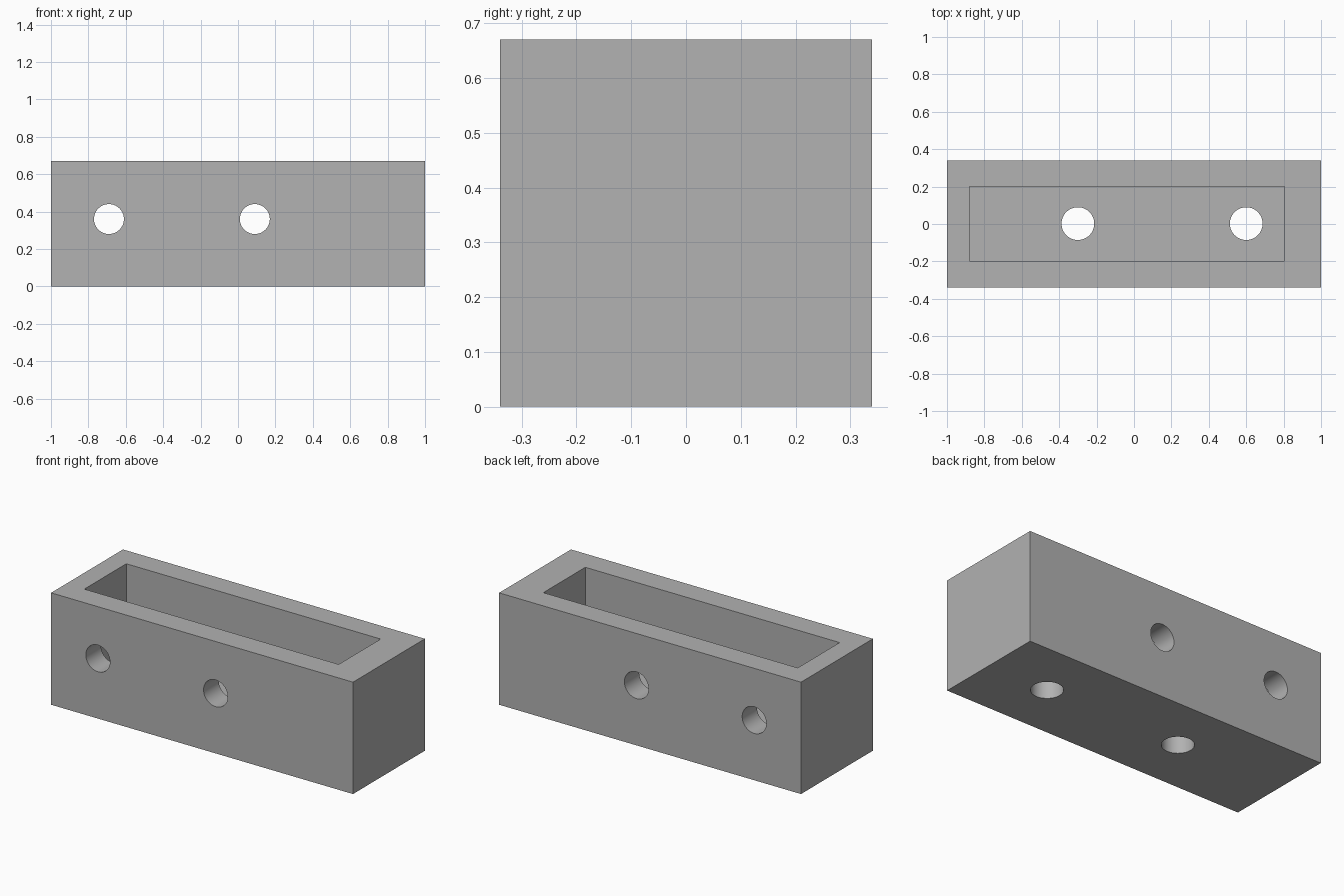
import bpy
import math

old = bpy.data.objects.get("Cube")
if old:
    bpy.data.objects.remove(old, do_unlink=True)

LENGTH, WIDTH, HEIGHT = 2.0, 0.68, 0.67
FLOOR = 0.15

grey = bpy.data.materials.new("plain grey")
grey.use_nodes = True
colour = (0.445, 0.445, 0.445, 1)
grey.diffuse_color = colour
grey.node_tree.nodes["Principled BSDF"].inputs["Base Color"].default_value = colour


def box(name, low, high):
    """Axis-aligned box between two corners."""
    centre = [(a + b) / 2 for a, b in zip(low, high)]
    bpy.ops.mesh.primitive_cube_add(size=1, location=centre)
    obj = bpy.context.object
    obj.name = name
    obj.scale = [b - a for a, b in zip(low, high)]
    bpy.ops.object.transform_apply(location=True, rotation=True, scale=True)
    obj.data.materials.append(grey)
    return obj


def drill(name, radius, depth, location, tilt=0):
    """Cylindrical cutter, upright unless tilted about x."""
    bpy.ops.mesh.primitive_cylinder_add(
        vertices=64, radius=radius, depth=depth, location=location,
        rotation=(tilt, 0, 0))
    obj = bpy.context.object
    obj.name = name
    obj.data.materials.append(grey)
    return obj


def cut(target, cutter):
    """Subtract the cutter from the target and discard it."""
    cutter.hide_render = True
    mod = target.modifiers.new("cut", 'BOOLEAN')
    mod.operation = 'DIFFERENCE'
    mod.solver = 'EXACT'
    mod.object = cutter
    bpy.context.view_layer.objects.active = target
    bpy.ops.object.modifier_apply(modifier=mod.name)
    bpy.data.objects.remove(cutter, do_unlink=True)


# Solid block
block = box("open_top_housing", (-LENGTH / 2, -WIDTH / 2, 0),
            (LENGTH / 2, WIDTH / 2, HEIGHT))

# Rectangular pocket, open at the top and nearer the right end
cut(block, box("pocket_cutter", (-0.88, -0.197, FLOOR), (0.805, 0.2, HEIGHT + 0.2)))

# Cross holes through the front and back walls
for x in (-0.69, 0.09):
    cut(block, drill("cross_hole_cutter", 0.08, 1, (x, 0, 0.36), math.pi / 2))

# Mounting holes through the floor
for x in (-0.3, 0.6):
    cut(block, drill("floor_hole_cutter", 0.0875, 0.4, (x, 0.002, 0.1)))

# Smooth hole walls, sharp edges elsewhere
bpy.ops.object.select_all(action='DESELECT')
block.select_set(True)
bpy.context.view_layer.objects.active = block
bpy.ops.object.shade_smooth_by_angle(angle=math.radians(30))
